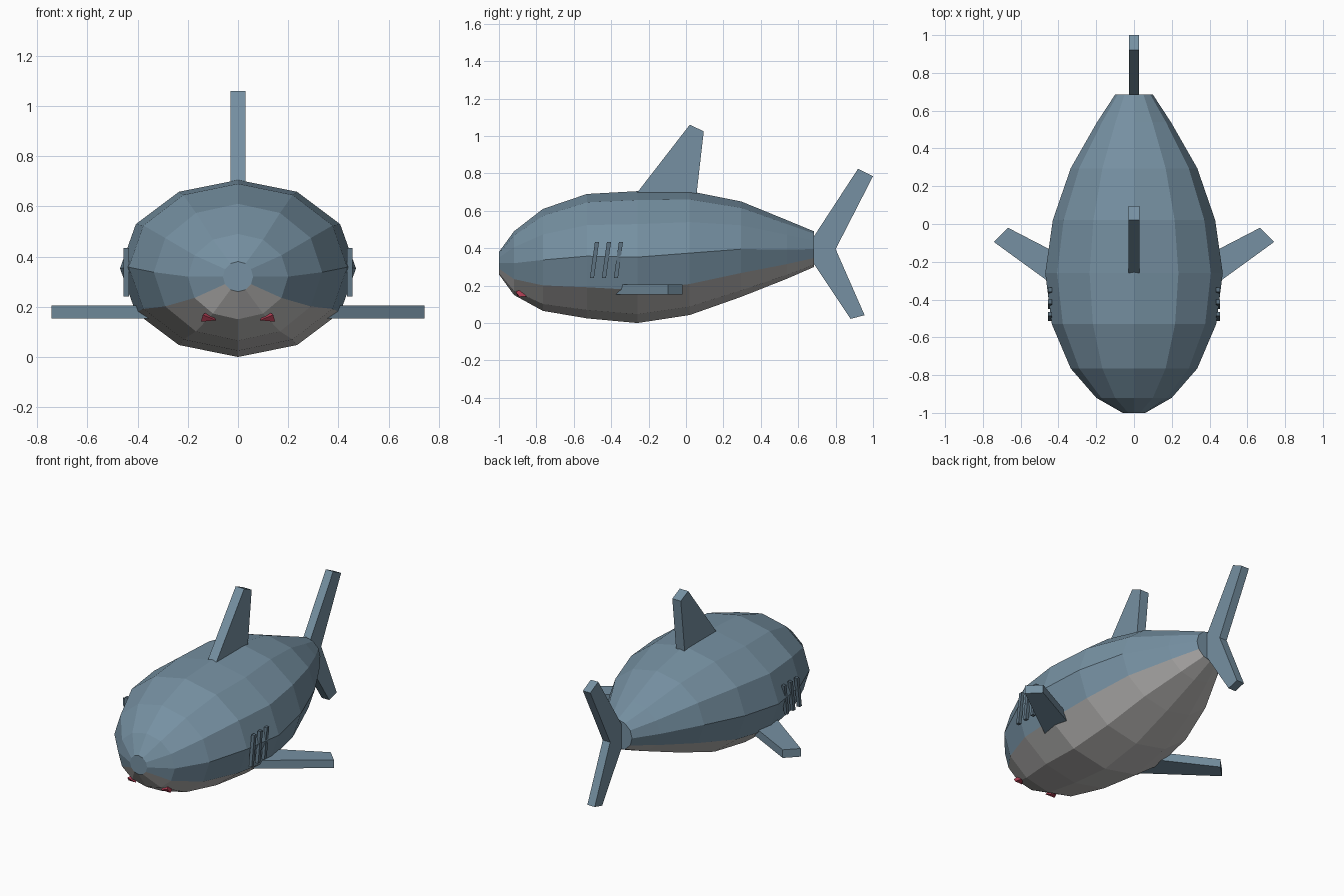
import bpy, bmesh
from math import cos, sin, pi

if "Cube" in bpy.data.objects:
    bpy.data.objects.remove(bpy.data.objects["Cube"])


def material(name, rgb):
    m = bpy.data.materials.new(name)
    m.diffuse_color = (*rgb, 1)
    m.use_nodes = True
    m.node_tree.nodes["Principled BSDF"].inputs["Base Color"].default_value = m.diffuse_color
    return m


BLUE = material("slate_blue", (0.18, 0.28, 0.36))
GREY = material("belly_grey", (0.52, 0.51, 0.50))
DARK = material("gill_blue", (0.11, 0.17, 0.22))
RED = material("mouth_red", (0.45, 0.05, 0.09))


def finish(bm, name, *mats):
    bmesh.ops.recalc_face_normals(bm, faces=bm.faces)
    mesh = bpy.data.meshes.new(name)
    bm.to_mesh(mesh)
    bm.free()
    for m in mats:
        mesh.materials.append(m)
    ob = bpy.data.objects.new(name, mesh)
    bpy.context.collection.objects.link(ob)
    return ob


def slab(name, pts, lo, hi, axis, mat):
    """Extrude a 2D outline between lo and hi along the x or z axis."""
    bm = bmesh.new()
    place = (lambda p, d: (d, *p)) if axis == "x" else (lambda p, d: (*p, d))
    a = [bm.verts.new(place(p, lo)) for p in pts]
    b = [bm.verts.new(place(p, hi)) for p in pts]
    bm.faces.new(a)
    bm.faces.new(b)
    n = len(pts)
    for i in range(n):
        j = (i + 1) % n
        bm.faces.new((a[i], a[j], b[j], b[i]))
    return finish(bm, name, mat)


# Body: twelve-sided rings as (y, half width, bottom z, top z)
RINGS = [(-1.0, 0.06, 0.26, 0.38), (-0.92, 0.20, 0.15, 0.49),
         (-0.765, 0.335, 0.065, 0.61), (-0.53, 0.435, 0.025, 0.69),
         (-0.26, 0.47, 0.0, 0.705), (0.02, 0.43, 0.043, 0.705),
         (0.295, 0.335, 0.14, 0.65), (0.54, 0.195, 0.237, 0.55),
         (0.685, 0.10, 0.30, 0.49)]
SIDES = 12
bm = bmesh.new()
rings = []
for y, rx, lo, hi in RINGS:
    rings.append([bm.verts.new((rx * cos(2 * pi * k / SIDES), y,
                                (lo + hi) / 2 + (hi - lo) / 2 * sin(2 * pi * k / SIDES)))
                  for k in range(SIDES)])
for r, s in zip(rings, rings[1:]):
    for k in range(SIDES):
        j = (k + 1) % SIDES
        f = bm.faces.new((r[k], r[j], s[j], s[k]))
        f.material_index = 1 if 7 <= k <= 10 else 0  # belly strips
bm.faces.new(rings[0])
bm.faces.new(rings[-1])
finish(bm, "body", BLUE, GREY)

# Dorsal fin
slab("dorsal_fin", [(-0.29, 0.66), (0.02, 1.06), (0.095, 1.025), (0.053, 0.66)],
     -0.03, 0.03, "x", BLUE)

# Tail fin: upper and lower lobes in one outline
slab("tail_fin", [(0.66, 0.425), (0.685, 0.465), (0.92, 0.825), (1.0, 0.785), (0.80, 0.395),
                  (0.955, 0.042), (0.88, 0.022), (0.685, 0.315), (0.66, 0.36)],
     -0.026, 0.026, "x", BLUE)

for side, s in (("right", 1), ("left", -1)):
    # Pectoral fins
    slab(side + "_pectoral_fin",
         [(s * x, y) for x, y in
          [(0.30, -0.416), (0.742, -0.095), (0.667, -0.02), (0.30, -0.21)]],
         0.153, 0.205, "z", BLUE)
    # Slanted gill slits
    for i in range(3):
        y = -0.503 + 0.064 * i
        slab(f"{side}_gill_{i + 1}",
             [(y - 0.011, 0.24), (y + 0.011, 0.24), (y + 0.038, 0.433), (y + 0.016, 0.433)],
             s * 0.435, s * 0.456, "x", DARK)
    # Mouth corners
    bm = bmesh.new()
    for x, y, z in [(0.14, -0.912, 0.168), (0.148, -0.89, 0.14), (0.088, -0.90, 0.146),
                    (0.13, -0.845, 0.144), (0.11, -0.85, 0.19)]:
        bm.verts.new((s * x, y, z))
    bmesh.ops.convex_hull(bm, input=bm.verts)
    finish(bm, side + "_mouth_corner", RED)
